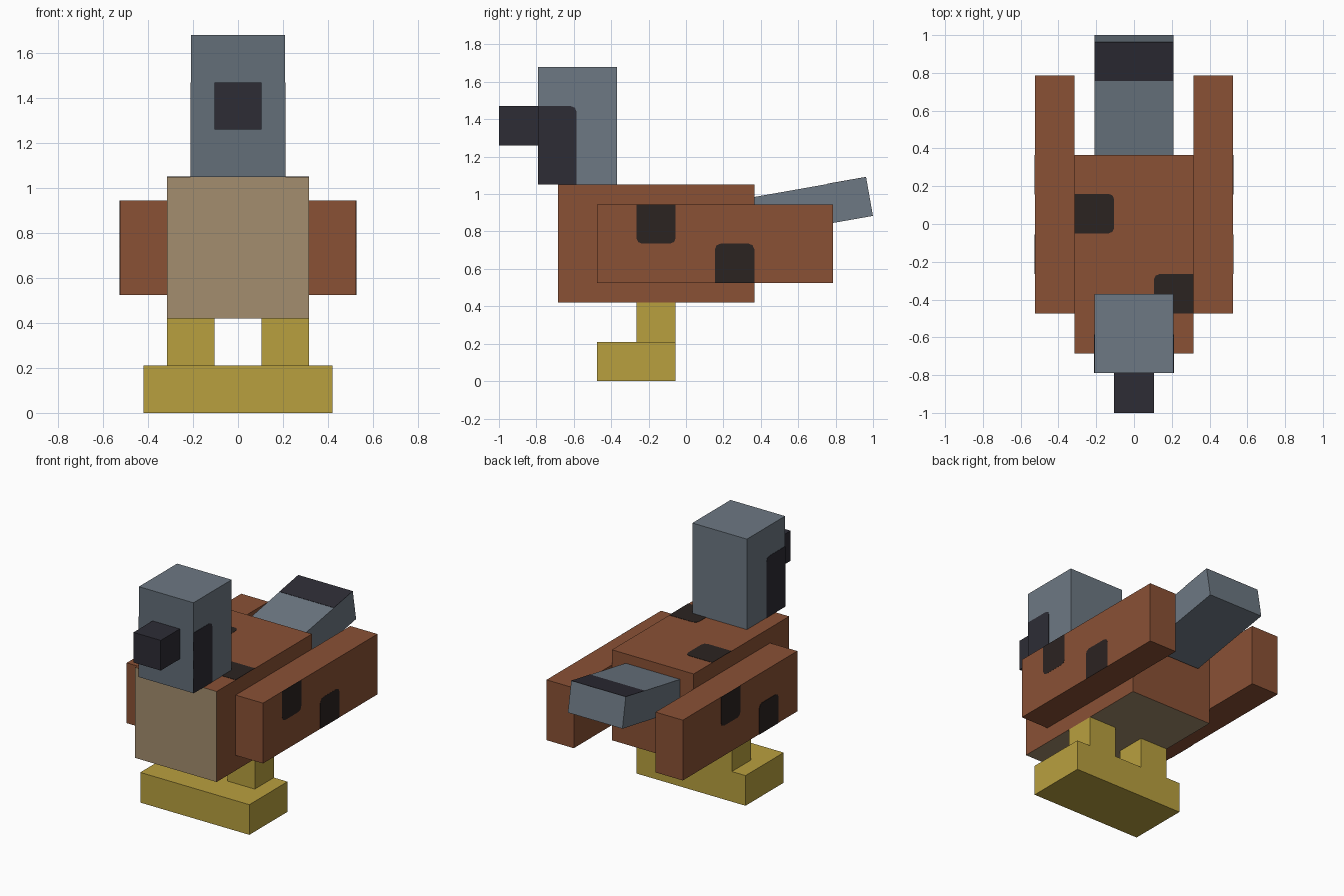
import bpy, bmesh, math
from mathutils import Matrix, Vector

old = bpy.data.objects.get("Cube")
if old:
    bpy.data.objects.remove(old)

U = 0.105  # grid step shared by all the blocks


def material(name, hex_code):
    """Flat material from an sRGB hex colour."""
    srgb = [int(hex_code[i:i + 2], 16) / 255 for i in (0, 2, 4)]
    lin = [c / 12.92 if c <= 0.04045 else ((c + 0.055) / 1.055) ** 2.4 for c in srgb]
    m = bpy.data.materials.new(name)
    m.use_nodes = True
    m.diffuse_color = (*lin, 1)
    m.node_tree.nodes["Principled BSDF"].inputs["Base Color"].default_value = (*lin, 1)
    return m


grey = material("grey feathers", "6d7883")
slate = material("face grey", "636e79")
brown = material("brown feathers", "8a5135")
tan = material("tan belly", "a48d6e")
yellow = material("yellow legs", "b9a03f")
black = material("dark beak", "2d2c35")
spot = material("dark spots", "2b2321")


def finish(bm, name, mats, matrix=None):
    bmesh.ops.recalc_face_normals(bm, faces=bm.faces)
    mesh = bpy.data.meshes.new(name)
    bm.to_mesh(mesh)
    bm.free()
    for m in mats:
        mesh.materials.append(m)
    ob = bpy.data.objects.new(name, mesh)
    ob.matrix_world = matrix or Matrix()
    bpy.context.collection.objects.link(ob)
    return ob


def box(name, mat, x, y, z, matrix=None, second=None, rule=None):
    """Block between (lo, hi) pairs; faces whose normal meets the rule get the second colour."""
    bm = bmesh.new()
    bmesh.ops.create_cube(bm, size=1)
    for v in bm.verts:
        v.co = [lo + (c + 0.5) * (hi - lo) for c, (lo, hi) in zip(v.co, (x, y, z))]
    bm.normal_update()
    if rule:
        for f in bm.faces:
            f.material_index = int(rule(f.normal))
    return finish(bm, name, [mat, second] if second else [mat], matrix)


def plate(name, mat, axis, level, a, b, soft=(), matrix=None):
    """Thin marking across one axis; soft lists the corners to round, counted around from low-low."""
    bm = bmesh.new()
    verts = []
    for p in ((a[0], b[0]), (a[1], b[0]), (a[1], b[1]), (a[0], b[1])):
        co = list(p)
        co.insert(axis, level - 0.002)
        verts.append(bm.verts.new(co))
    bm.faces.new(verts)
    if soft:
        bmesh.ops.bevel(bm, geom=[verts[i] for i in soft], offset=0.03, segments=2,
                        profile=0.5, affect='VERTICES')
    out = bmesh.ops.extrude_face_region(bm, geom=bm.faces[:])
    shift = Vector([0.004 if i == axis else 0 for i in range(3)])
    bmesh.ops.translate(bm, vec=shift,
                        verts=[g for g in out["geom"] if isinstance(g, bmesh.types.BMVert)])
    return finish(bm, name, [mat], matrix)


# Feet and legs
foot_back = -0.055
box("feet", yellow, (-4 * U, 4 * U), (foot_back - 4 * U, foot_back), (0, 2 * U))
for side, s in (("left", 1), ("right", -1)):
    box(side + "_leg", yellow, sorted((s * U, s * 3 * U)),
        (foot_back - 2 * U, foot_back), (2 * U, 4 * U))

# Body with tan front and underside
box("body", brown, (-3 * U, 3 * U), (-0.685, 0.365), (4 * U, 10 * U),
    second=tan, rule=lambda n: n.y < -0.5 or n.z < -0.5)
plate("back_spot_rear", spot, 2, 10 * U, (-3 * U, -U), (-0.05, 0.16), (1, 2))
plate("back_spot_front", spot, 2, 10 * U, (U, 3 * U), (-0.475, -0.265), (0, 3))

# Wings, with the spots swapped top to bottom between the two sides
low, high = (5 * U, 7 * U), (7 * U, 9 * U)
front_span, rear_span = (-0.265, -0.055), (0.155, 0.365)
for side, s in (("left", 1), ("right", -1)):
    box(side + "_wing", brown, sorted((s * 3 * U, s * 5 * U)), (-0.475, 0.785), (5 * U, 9 * U))
    upper, lower = (front_span, rear_span) if s > 0 else (rear_span, front_span)
    plate(side + "_wing_spot_upper", spot, 0, s * 5 * U - 0.001, upper, high, (0, 1))
    plate(side + "_wing_spot_lower", spot, 0, s * 5 * U - 0.001, lower, low, (2, 3))

# Head, cheek markings and beak
box("head", grey, (-2 * U, 2 * U), (-0.79, -0.37), (10 * U, 16 * U),
    second=slate, rule=lambda n: n.y < -0.5)
for side, s in (("left", 1), ("right", -1)):
    plate(side + "_cheek", black, 0, s * 2 * U, (-0.79, -0.585), (10 * U, 14 * U), (2,))
box("beak", black, (-U, U), (-1, -0.79), (12 * U, 14 * U))

# Tail tilted upward, with a dark band near its tip; origin at the upper tip edge
tilt = Matrix.Translation((0, 0.963, 1.09)) @ Matrix.Rotation(math.radians(10), 4, 'X')
box("tail", grey, (-2 * U, 2 * U), (-6 * U, 0), (-2 * U, 0), tilt)
plate("tail_band", black, 2, 0, (-2 * U, 2 * U), (-2 * U, 0), (), tilt)
